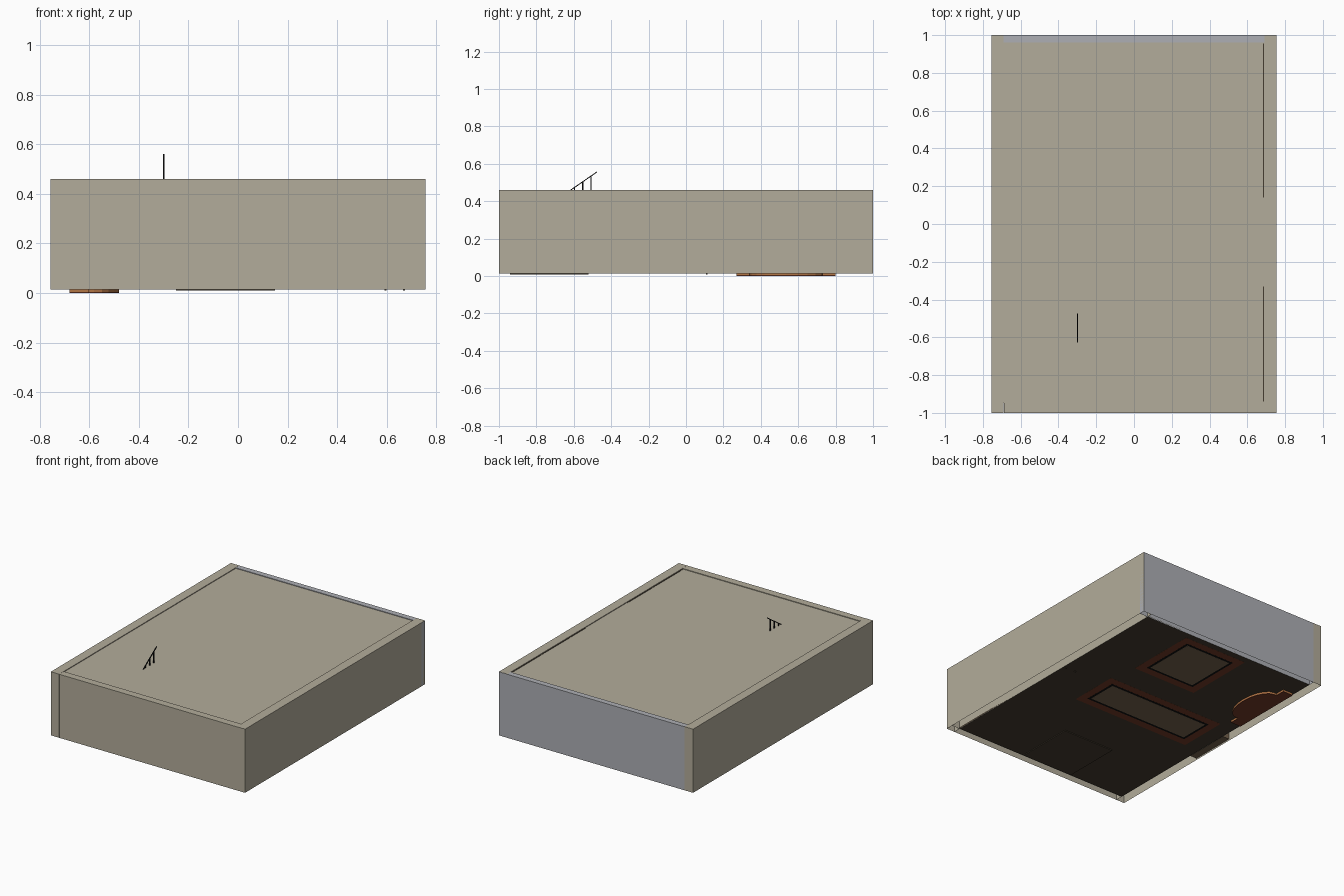
import bpy, bmesh, math

if "Cube" in bpy.data.objects:
    bpy.data.objects.remove(bpy.data.objects["Cube"])


def mat(name, r, g, b):
    m = bpy.data.materials.new(name)
    m.diffuse_color = (r, g, b, 1)
    m.use_nodes = True
    m.node_tree.nodes["Principled BSDF"].inputs["Base Color"].default_value = m.diffuse_color
    return m


BEIGE = mat("beige_plaster", 0.45, 0.415, 0.325)
GREY = mat("grey_plaster", 0.42, 0.43, 0.46)
FLOOR = mat("dark_wood", 0.06, 0.045, 0.03)
RUST = mat("rust", 0.17, 0.045, 0.02)
TAN = mat("tan", 0.18, 0.125, 0.075)
BLACK = mat("black", 0.005, 0.005, 0.005)
ORANGE = mat("orange_brick", 0.45, 0.18, 0.06)


def finish(name, bm, material):
    bmesh.ops.recalc_face_normals(bm, faces=bm.faces)
    me = bpy.data.meshes.new(name)
    bm.to_mesh(me)
    bm.free()
    me.materials.append(material)
    ob = bpy.data.objects.new(name, me)
    bpy.context.collection.objects.link(ob)
    return ob


def box(name, x, y, z, material, open_bottom=False):
    """Box from (min, max) ranges, optionally hollow underneath."""
    bm = bmesh.new()
    bmesh.ops.create_cube(bm, size=1)
    bmesh.ops.recalc_face_normals(bm, faces=bm.faces)
    if open_bottom:
        low = [f for f in bm.faces if f.normal.z < -0.5]
        bmesh.ops.delete(bm, geom=low, context='FACES_ONLY')
    for v in bm.verts:
        for i, (a, b) in enumerate((x, y, z)):
            v.co[i] = a if v.co[i] < 0 else b
    return finish(name, bm, material)


def prism(name, outline, z0, z1, material):
    bm = bmesh.new()
    f = bm.faces.new([bm.verts.new((x, y, z0)) for x, y in outline])
    ext = bmesh.ops.extrude_face_region(bm, geom=[f], use_keep_orig=True)
    for v in ext["geom"]:
        if isinstance(v, bmesh.types.BMVert):
            v.co.z = z1
    return finish(name, bm, material)


X, IX, Z0, Z1 = 0.755, 0.69, 0.013, 0.46

# Hollow walls, open underneath
box("left_wall", (-X, -IX), (-1, 1), (Z0, Z1), BEIGE, True)
box("right_wall", (IX, X), (-0.999, 0.999), (Z0, Z1), BEIGE, True)
box("front_wall", (-0.689, X), (-1, -0.948), (Z0, Z1 - 0.0005), BEIGE, True)
box("back_wall", (-IX, X), (0.96, 1), (Z0, Z1 - 0.0005), GREY, True)

# Floor and slightly sunken ceiling
box("floor", (-IX, IX), (-0.948, 0.96), (0.015, 0.025), FLOOR)
box("ceiling", (-IX, IX), (-0.948, 0.96), (0.445, 0.455), BEIGE)

# Dark trim along the right wall, broken by the window
for i, (a, b) in enumerate(((-0.94, -0.33), (0.14, 0.955))):
    box(f"wall_trim_{i}", (0.684, 0.689), (a, b), (0.43, 0.457), FLOOR)

# Window recess inside the left wall
box("window_recess", (-0.75, -0.692), (-0.26, 0.07), (0.02, 0.36), TAN)

# Rugs whose borders show through the floor
for i, (x0, x1, y0, y1) in enumerate(((-0.18, 0.32, 0.39, 0.91),
                                      (-0.575, 0.357, -0.167, 0.193))):
    for part, d, z, m in (("border", 0, 0.0146, RUST),
                          ("line", 0.055, 0.0142, BLACK),
                          ("centre", 0.072, 0.0137, TAN)):
        box(f"rug_{part}_{i}", (x0 + d, x1 - d), (y0 + d, y1 - d),
            (z, 0.042 - z), m)

# Hearth with a bowed front
arc = [(-0.58 + 0.1 * math.sin(math.pi * i / 10),
        0.535 - 0.195 * math.cos(math.pi * i / 10)) for i in range(11)]
hearth = [(-0.68, 0.27), (-0.6, 0.27), (-0.6, 0.34)] + arc + \
         [(-0.6, 0.73), (-0.6, 0.80), (-0.68, 0.80)]
prism("hearth_base", hearth, 0.0, 0.004, RUST)
prism("hearth_edge", hearth, 0.004, 0.035, ORANGE)

# Low stair landing and small furniture feet
box("stair_landing", (-0.25, 0.15), (-0.94, -0.52), (0.009, 0.04), FLOOR)
for i, x in enumerate((0.595, 0.67)):
    box(f"furniture_foot_{i}", (x - 0.004, x + 0.004), (0.106, 0.114),
        (0.009, 0.1), FLOOR)

# Stair handrail and balusters rising through the ceiling
slope = 0.1 / 0.145
rail_z = lambda y: 0.56 + (y + 0.475) * slope
bm = bmesh.new()
ring = [(-0.72, -0.006), (-0.475, -0.006), (-0.475, 0), (-0.72, 0)]
sides = [[bm.verts.new((x, y, rail_z(y) + d)) for y, d in ring]
         for x in (-0.303, -0.297)]
bm.faces.new(sides[0])
bm.faces.new(sides[1])
for i in range(4):
    j = (i + 1) % 4
    bm.faces.new((sides[0][i], sides[0][j], sides[1][j], sides[1][i]))
finish("handrail", bm, BLACK)
for i in range(4):
    y = -0.507 - 0.045 * i
    box(f"baluster_{i}", (-0.3025, -0.2975), (y - 0.003, y + 0.003),
        (0.3, rail_z(y) - 0.003), BLACK)
